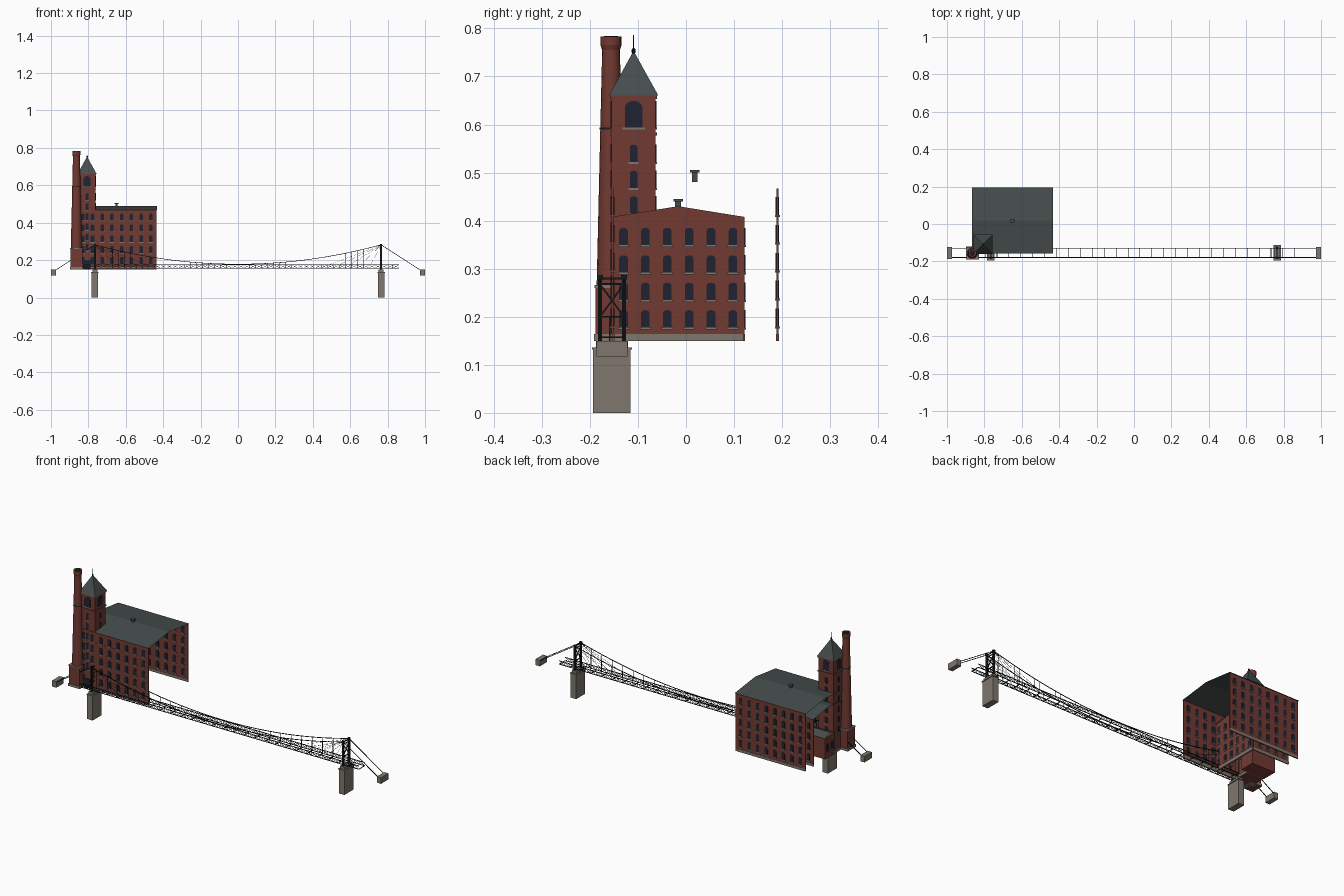
import bpy, bmesh, math
from mathutils import Vector, Matrix

old = bpy.data.objects.get("Cube")
if old:
    bpy.data.objects.remove(old)


def material(name, rgb):
    m = bpy.data.materials.new(name)
    m.use_nodes = True
    m.diffuse_color = (*rgb, 1)
    m.node_tree.nodes["Principled BSDF"].inputs["Base Color"].default_value = (*rgb, 1)
    return m


brick = material("red brick", (.17, .042, .032))
slate = material("slate", (.06, .075, .072))
stone = material("grey stone", (.21, .185, .155))
glass = material("dark window", (.014, .017, .03))
iron = material("black iron", (.009, .011, .014))


def finish(name, bm, mat):
    me = bpy.data.meshes.new(name)
    bmesh.ops.recalc_face_normals(bm, faces=bm.faces)
    bm.to_mesh(me)
    bm.free()
    me.materials.append(mat)
    ob = bpy.data.objects.new(name, me)
    bpy.context.collection.objects.link(ob)
    return ob


def add_box(bm, x0, x1, y0, y1, z0, z1):
    mid = Vector((x0 + x1, y0 + y1, z0 + z1)) / 2
    mat = Matrix.Translation(mid) @ Matrix.Diagonal((x1 - x0, y1 - y0, z1 - z0, 1))
    bmesh.ops.create_cube(bm, size=1, matrix=mat)


def boxes(name, mat, *dims):
    bm = bmesh.new()
    for d in dims:
        add_box(bm, *d)
    return finish(name, bm, mat)


def beam(bm, a, b, w):
    a, b = Vector(a), Vector(b)
    d = b - a
    rot = d.to_track_quat('Z', 'Y').to_matrix().to_4x4()
    mat = Matrix.Translation((a + b) / 2) @ rot @ Matrix.Diagonal((w, w, d.length, 1))
    bmesh.ops.create_cube(bm, size=1, matrix=mat)


def sheet(name, mat, *polys):
    bm = bmesh.new()
    for p in polys:
        bm.faces.new([bm.verts.new(v) for v in p])
    return finish(name, bm, mat)


def lathe(name, mat, x, y, rings, n=16):
    bm = bmesh.new()
    for (z0, r0), (z1, r1) in zip(rings, rings[1:]):
        bmesh.ops.create_cone(bm, segments=n, radius1=r0, radius2=r1, depth=z1 - z0, cap_ends=True,
                              matrix=Matrix.Translation((x, y, (z0 + z1) / 2)))
    return finish(name, bm, mat)


def windows(name, spots, axis, w, h, t=.004):
    """Arched panes and stone sills; spots are pane bottoms, axis is the facing direction."""
    panes, sills = bmesh.new(), bmesh.new()
    for x, y, z in spots:
        outline = [(-w / 2, 0), (w / 2, 0)]
        for i in range(7):
            a = math.pi * i / 6
            outline.append((w / 2 * math.cos(a), h - w * .35 + w * .35 * math.sin(a)))
        put = lambda u, v, d: (x + u, y + d, z + v) if axis == 'y' else (x + d, y + u, z + v)
        rings = [[panes.verts.new(put(u, v, d)) for u, v in outline] for d in (-t, t)]
        panes.faces.new(rings[0])
        panes.faces.new(rings[1][::-1])
        for i in range(len(outline)):
            j = (i + 1) % len(outline)
            panes.faces.new((rings[0][i], rings[0][j], rings[1][j], rings[1][i]))
        hx, hy = (w * .65, t * 1.3) if axis == 'y' else (t * 1.3, w * .65)
        add_box(sills, x - hx, x + hx, y - hy, y + hy, z - .004, z)
    finish(name + "_panes", panes, glass)
    finish(name + "_sills", sills, stone)


def gable_roof(name, x0, x1, y0, y1, eave, ridge, lap=.006):
    m = (y0 + y1) / 2
    sheet(name, slate, *[((x0, y, eave), (x1, y, eave), (x1, m, ridge), (x0, m, ridge))
                         for y in (y0 - lap, y1 + lap)])


def vent(name, x, y, z):
    boxes(name, slate, (x - .006, x + .006, y - .006, y + .006, z - .008, z + .014),
          (x - .01, x + .01, y - .01, y + .01, z + .012, z + .017))


G = .15                        # ground level of the mill
T = .002                       # half thickness of the walls
XL, XR, YF, YB = -.86, -.435, -.153, .19

# Main mill: long front and back walls under an open-ended gable roof
boxes("mill_long_walls", brick, (XL, XR, YF - T, YF + T, G, .467), (XL, XR, YB - T, YB + T, G, .467))
boxes("mill_plinth", stone, (XL, XR, YF - .004, YF + .004, G, G + .014),
      (XL, XR, YB - .003, YB + .003, G, G + .014))
gable_roof("mill_roof", XL - .005, XR + .002, YF, YB, .468, .49)
vent("mill_roof_vent", -.65, .018, .488)
for label, y in (("front", YF), ("back", YB)):
    windows(label + "_windows", [(XL + .03 + i * .052, y, .18 + j * .058)
                                 for i in range(8) for j in range(5)], 'y', .019, .037)

# Lower wing behind the front wall
WX, WB, WM = -.64, .12, -.0165
boxes("wing_walls", brick, (XL, WX, WB - T, WB + T, G, .408), (WX - T, WX + T, YF, WB, G, .408))
sheet("wing_gable", brick, ((WX, YF, .408), (WX, WB, .408), (WX, WM, .43)))
boxes("wing_plinth", stone, (XL, WX, WB - .003, WB + .003, G, G + .014),
      (WX - .004, WX + .004, YF, WB, G, G + .014))
gable_roof("wing_roof", XL, WX + .003, YF, WB, .408, .43, .003)
vent("wing_roof_vent", -.74, WM, .428)
windows("wing_side_windows", [(WX, -.13 + i * .0455, .178 + j * .057)
                              for i in range(6) for j in range(4)], 'x', .018, .036)
windows("wing_back_windows", [(XL + .03 + i * .05, WB, .178 + j * .057)
                              for i in range(4) for j in range(4)], 'y', .018, .036)

# Small annex at the left end
boxes("annex_walls", brick, (XL, -.72, -.06, .02, G, .265))
gable_roof("annex_roof", XL - .003, -.717, -.06, .02, .266, .285)
windows("annex_windows", [(XL, -.04 + i * .04, .19) for i in range(2)], 'x', .016, .04)

# Stair tower with cornices, belfry openings and pyramid roof
TX, TY, H = -.807, -.109, .046
boxes("stair_tower", brick, (TX - H, TX + H, TY - H, TY + H, G, .66))
ring = lambda g, z0, z1: (TX - H - g, TX + H + g, TY - H - g, TY + H + g, z0, z1)
boxes("tower_cornices", brick, ring(.003, .577, .583), ring(.003, .653, .66))
boxes("tower_plinth", stone, ring(.004, G, G + .014))
lathe("tower_roof", slate, TX, TY, [(.66, .073), (.752, .001)], 4).data.transform(
    Matrix.Translation((TX, TY, 0)) @ Matrix.Rotation(math.pi / 4, 4, 'Z') @ Matrix.Translation((-TX, -TY, 0)))
lathe("tower_finial", iron, TX, TY, [(.745, .0015), (.75, .004), (.756, .004), (.76, .001), (.786, .001)], 8)
for s in (-1, 1):
    side = "front_or_left" if s < 0 else "back_or_right"
    for axis in 'xy':
        px, py = (TX + s * H, TY) if axis == 'x' else (TX, TY + s * H)
        low = [(px, py, z) for z in (.25, .305, .36, .415, .468, .522)]
        windows(f"tower_{side}_{axis}", low, axis, .016, .036, .002)
        windows(f"belfry_{side}_{axis}", [(px, py, .594)], axis, .036, .055, .002)
boxes("tower_door", glass, (TX - .018, TX + .018, TY - H - .005, TY - H, G, .2))

# Chimney on a square base
CX, CY = -.864, -.156
boxes("chimney_base", brick, (CX - .032, CX + .032, CY - .032, CY + .032, G, .262))
boxes("chimney_base_trim", stone, (CX - .035, CX + .035, CY - .035, CY + .035, G, G + .014),
      (CX - .034, CX + .034, CY - .034, CY + .034, .26, .266))
lathe("chimney_shaft", brick, CX, CY, [(.262, .03), (.755, .0185), (.765, .022), (.783, .022)])
lathe("chimney_mouth", iron, CX, CY, [(.78, .015), (.7845, .015)])
lathe("chimney_band", iron, CX, CY, [(.59, .0235), (.594, .0235)])

# Bridge masonry: river piers and cable anchorages
BY, HALF, PX = -.154, .025, .765
SIDES = (BY - HALF, BY + HALF)
for s, label in ((-1, "right"), (1, "left")):
    x = s * PX
    boxes(label + "_pier", stone, (x - .017, x + .017, BY - .039, BY + .039, 0, .132),
          (x - .02, x + .02, BY - .042, BY + .042, .132, .136),
          (x - .014, x + .014, BY - .033, BY + .033, .136, .15))
    boxes(label + "_anchorage", stone, (s * .987 - .013, s * .987 + .013, BY - .032, BY + .032, .117, .15))
    # Iron portal with cross bracing
    bm = bmesh.new()
    for y in SIDES:
        add_box(bm, x - .0045, x + .0045, y - .0045, y + .0045, G, .283)
        add_box(bm, x - .006, x + .006, y - .006, y + .006, .278, .287)
    for z in (.2, .268, .28):
        beam(bm, (x, SIDES[0], z), (x, SIDES[1], z), .004)
    for za, zb in ((.2, .268), (.268, .2)):
        beam(bm, (x, SIDES[0], za), (x, SIDES[1], zb), .0035)
    finish(label + "_portal", bm, iron)


def cable_z(x):
    return .178 + .104 * (x / PX) ** 2


# Main cables, backstays, hangers and fan stays
cables, hangers = bmesh.new(), bmesh.new()
N = 48
xs = [-PX + 2 * PX * i / N for i in range(N + 1)]
for y in SIDES:
    for a, b in zip(xs, xs[1:]):
        beam(cables, (a, y, cable_z(a)), (b, y, cable_z(b)), .003)
    for x in xs[1:-1]:
        if cable_z(x) > .182:
            beam(hangers, (x, y, .176), (x, y, cable_z(x)), .0008)
    for s in (-1, 1):
        beam(cables, (s * PX, y, .282), (s * .985, y, .14), .003)
        for i in range(1, 6):
            beam(hangers, (s * PX, y, .28), (s * (PX - .055 * i), y, .176), .0008)
finish("main_cables", cables, iron)
finish("hangers_and_stays", hangers, iron)

# Open deck: lattice side trusses and cross beams
truss = bmesh.new()
END, BAYS, LOW, TOP = .86, 54, .157, .175
step = 2 * END / BAYS
for y in SIDES:
    for z in (LOW, TOP):
        beam(truss, (-END, y, z), (END, y, z), .003)
    for i in range(BAYS):
        x = -END + i * step
        beam(truss, (x, y, LOW), (x, y, TOP), .0018)
        beam(truss, (x, y, LOW), (x + step, y, TOP), .0015)
        beam(truss, (x, y, TOP), (x + step, y, LOW), .0015)
for i in range(0, BAYS + 1, 2):
    x = -END + i * step
    beam(truss, (x, SIDES[0], LOW), (x, SIDES[1], LOW), .003)
finish("deck_trusses", truss, iron)

for name in ("chimney_shaft", "chimney_band", "tower_finial"):
    bpy.ops.object.select_all(action='DESELECT')
    ob = bpy.data.objects[name]
    ob.select_set(True)
    bpy.context.view_layer.objects.active = ob
    bpy.ops.object.shade_smooth_by_angle()
